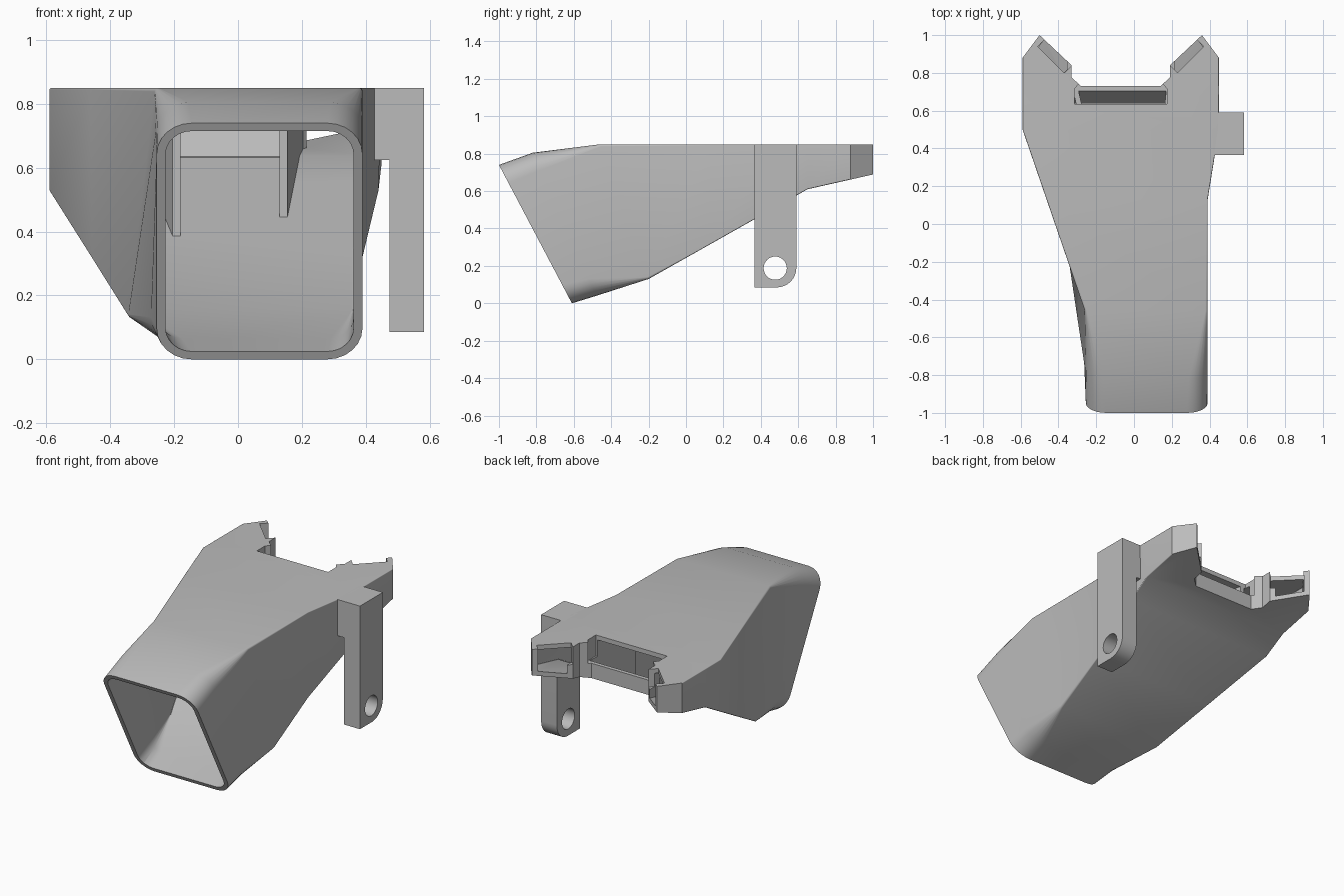
import bpy, bmesh
from math import sin, cos, pi
from mathutils import Vector

if "Cube" in bpy.data.objects:
    bpy.data.objects.remove(bpy.data.objects["Cube"], do_unlink=True)

CX = -0.07      # symmetry line of the rear outlets
WALL = 0.028

grey = bpy.data.materials.new("plain grey")
grey.use_nodes = True
grey.diffuse_color = (0.5, 0.5, 0.5, 1)
grey.node_tree.nodes["Principled BSDF"].inputs["Base Color"].default_value = (0.5, 0.5, 0.5, 1)


def finish_mesh(name, bm):
    bmesh.ops.recalc_face_normals(bm, faces=bm.faces)
    mesh = bpy.data.meshes.new(name)
    bm.to_mesh(mesh)
    bm.free()
    mesh.materials.append(grey)
    obj = bpy.data.objects.new(name, mesh)
    bpy.context.collection.objects.link(obj)
    return obj


def loft(name, loops):
    bm = bmesh.new()
    rings = [[bm.verts.new(p) for p in loop] for loop in loops]
    for a, b in zip(rings, rings[1:]):
        for i in range(len(a)):
            j = (i + 1) % len(a)
            bm.faces.new((a[i], a[j], b[j], b[i]))
    bm.faces.new(rings[0][::-1])
    bm.faces.new(rings[-1])
    return finish_mesh(name, bm)


def prism(name, pts, lo, hi, axis="z"):
    place = (lambda p, h: (p[0], p[1], h)) if axis == "z" else (lambda p, h: (h, p[0], p[1]))
    return loft(name, [[place(p, h) for p in pts] for h in (lo, hi)])


def boolean(obj, other, op):
    mod = obj.modifiers.new(op, "BOOLEAN")
    mod.operation, mod.object, mod.solver = op, other, "EXACT"
    bpy.context.view_layer.objects.active = obj
    bpy.ops.object.modifier_apply(modifier=mod.name)
    bpy.data.objects.remove(other, do_unlink=True)


def mirrored(half):
    return [(CX + d, y) for d, y in half] + [(CX - d, y) for d, y in reversed(half)]


def section(top, bottom, left, right, r, inset=0.0):
    """Rounded, possibly tilted cross-section; left and right hold (top, bottom) x."""
    t, b = Vector((0, *top)), Vector((0, *bottom))
    up = (t - b).normalized()
    t, b = t - up * inset, b + up * inset
    length = (t - b).length
    r = max(r - inset, 0.004)
    loop = []
    for k, (sx, sv) in enumerate([(1, 1), (0, 1), (0, 0), (1, 0)]):
        for i in range(7):
            a = (k + i / 6) * pi / 2
            v = (length - r if sv else r) + r * sin(a)
            f = v / length
            side = right if sx else left
            edge = side[1] + (side[0] - side[1]) * f
            x = edge + (-r - inset if sx else r + inset) + r * cos(a)
            loop.append(b + up * v + Vector((x, 0, 0)))
    return loop


# Duct sections from the tilted inlet to the rear
SECTIONS = [
    ((-1.0, 0.74), (-0.61, 0.0), (-0.255, -0.255), (0.39, 0.39), 0.11),
    ((-0.82, 0.805), (-0.48, 0.04), (-0.255, -0.275), (0.39, 0.39), 0.10),
    ((-0.46, 0.85), (-0.2, 0.13), (-0.26, -0.345), (0.39, 0.39), 0.012),
    ((0.13, 0.85), (0.13, 0.316), (-0.463, -0.458), (0.39, 0.39), 0.005),
    ((0.5, 0.85), (0.5, 0.525), (-0.59, -0.59), (0.45, 0.44), 0.005),
    ((0.65, 0.85), (0.65, 0.61), (-0.59, -0.59), (0.45, 0.45), 0.005),
    ((1.05, 0.85), (1.05, 0.70), (-0.59, -0.59), (0.45, 0.45), 0.005),
]

# Outer body trimmed to its rear outline
duct = loft("duct_body", [section(*s) for s in SECTIONS])
outline = mirrored([(1.5, -1.5), (1.5, -0.427), (0.43, 1.0), (0.26, 0.84),
                    (0.26, 0.775), (0.21, 0.73)])
boolean(duct, prism("outline", outline, -1, 2), "INTERSECT")

# Hollow inside, extended past the inlet, with two angled rear outlets
inner = [section(*s, inset=WALL) for s in SECTIONS]
inner.insert(0, [p + Vector((0, -0.1, 0)) for p in inner[0]])
cavity = loft("cavity", inner)
cavity_plan = mirrored([(1.5, -1.5), (1.5, -0.47), (0.405, 0.976), (0.345, 1.036),
                        (0.225, 0.924), (0.285, 0.864), (0.285, 0.76), (0.235, 0.705)])
boolean(cavity, prism("cavity_plan", cavity_plan, -1, 2), "INTERSECT")

# Guide vanes and the ramp behind the middle slot stay solid
vanes = {
    "right_vane": [(-0.205, 0.205), (-0.18, 0.205), (-0.315, 0.8), (-0.345, 0.8)],
    "left_vane": [(0.13, 0.31), (0.155, 0.31), (0.21, 0.8), (0.18, 0.8)],
}
for name, pts in vanes.items():
    boolean(cavity, prism(name, pts, -1, 2), "DIFFERENCE")
ramp = [(0.64, 0.55), (0.64, 0.635), (0.705, 0.72), (0.8, 0.72), (0.8, 0.55)]
boolean(cavity, prism("ramp", ramp, CX - 0.25, CX + 0.25, "x"), "DIFFERENCE")
boolean(duct, cavity, "DIFFERENCE")

# Middle slot open to the top and rear
slot = mirrored([(0.245, 0.635), (0.245, 0.715), (0.2, 0.77)])
boolean(duct, prism("slot", slot, 0.72, 1), "DIFFERENCE")

# Cut-back roof over each angled outlet
for side in (-1, 1):
    strip = [(CX + side * d, y) for d, y in
             [(0.44, 0.94), (0.30, 0.80), (0.20, 0.90), (0.34, 1.04)]]
    boolean(duct, prism("roof_cut", strip, 0.74, 1), "DIFFERENCE")

# Hanging arm with a rounded lower corner and a screw hole
corner = [(0.485 + 0.105 * sin(i * pi / 16), 0.19 - 0.105 * cos(i * pi / 16)) for i in range(9)]
arm = prism("mounting_arm", [(0.365, 0.85), (0.365, 0.085)] + corner + [(0.59, 0.85)],
            0.475, 0.583, "x")
hole = [(0.477 + 0.062 * cos(i * pi / 16), 0.188 + 0.062 * sin(i * pi / 16)) for i in range(32)]
boolean(arm, prism("hole", hole, 0.3, 0.8, "x"), "DIFFERENCE")
mount = prism("arm_mount", [(0.365, 0.85), (0.365, 0.625), (0.59, 0.625), (0.59, 0.85)],
              0.425, 0.475, "x")

# Smooth rounded areas, keep hard edges
bpy.ops.object.select_all(action="DESELECT")
for obj in (duct, arm, mount):
    obj.select_set(True)
bpy.context.view_layer.objects.active = duct
bpy.ops.object.shade_smooth_by_angle(angle=pi / 7)
